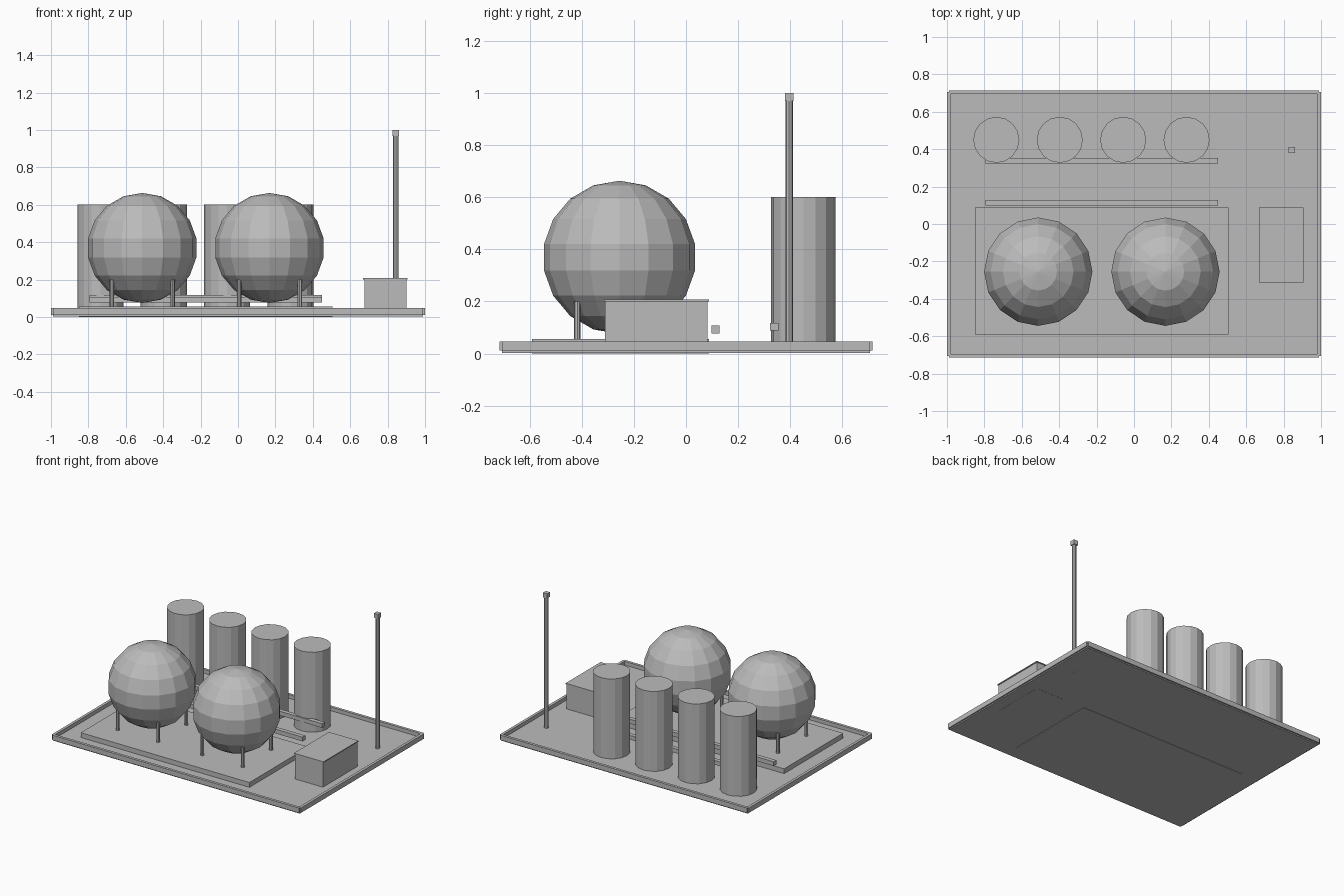
import bpy
import math

if "Cube" in bpy.data.objects:
    bpy.data.objects.remove(bpy.data.objects["Cube"])

# One plain grey for the whole plant
grey = bpy.data.materials.new("concrete_grey")
grey.diffuse_color = (0.5, 0.5, 0.5, 1)
grey.use_nodes = True
grey.node_tree.nodes["Principled BSDF"].inputs["Base Color"].default_value = grey.diffuse_color


def finish(name):
    ob = bpy.context.object
    ob.name = name
    ob.data.materials.append(grey)
    return ob


def box(name, x0, x1, y0, y1, z0, z1):
    bpy.ops.mesh.primitive_cube_add(
        size=1, location=((x0 + x1) / 2, (y0 + y1) / 2, (z0 + z1) / 2))
    bpy.context.object.scale = (x1 - x0, y1 - y0, z1 - z0)
    bpy.ops.object.transform_apply(location=False, rotation=False, scale=True)
    return finish(name)


def cylinder(name, x, y, z0, z1, r, sides):
    bpy.ops.mesh.primitive_cylinder_add(
        vertices=sides, radius=r, depth=z1 - z0, location=(x, y, (z0 + z1) / 2))
    return finish(name)


# Ground slab with a low curb along each edge
SX, SY, C = 0.99, 0.705, 0.01
box("ground_slab", -SX, SX, -SY, SY, 0.003, 0.02)
for s, side in ((-1, "front"), (1, "back")):
    box(f"curb_{side}", -SX, SX, s * SY - C, s * SY + C, 0.011, 0.047)
for s, side in ((-1, "left"), (1, "right")):
    box(f"curb_{side}", s * SX - C, s * SX + C, -SY, SY, 0.011, 0.047)

# Raised plinth under the spherical tanks
box("plinth", -0.85, 0.505, -0.59, 0.088, 0.0, 0.055)

# Faceted spherical tanks, each on four legs
for i, x in enumerate((-0.512, 0.168)):
    y = -0.255
    bpy.ops.mesh.primitive_uv_sphere_add(
        segments=16, ring_count=9, radius=0.294, location=(x, y, 0.369))
    finish(f"sphere_tank_{i + 1}")
    for dx in (-0.162, 0.162):
        for dy in (-0.162, 0.162):
            cylinder("sphere_leg", x + dx, y + dy, 0.04, 0.2, 0.012, 8)

# Row of upright cylindrical tanks
for i in range(4):
    cylinder(f"upright_tank_{i + 1}", -0.736 + 0.339 * i, 0.45, 0.02, 0.6, 0.123, 16)

# Two square pipes running between the tank rows
box("pipe_front", -0.795, 0.45, 0.098, 0.129, 0.076, 0.107)
box("pipe_back", -0.795, 0.45, 0.323, 0.354, 0.088, 0.118)

# Control building with a thin overhanging roof
box("control_building", 0.676, 0.9, -0.311, 0.083, 0.002, 0.2)
box("building_roof", 0.669, 0.906, -0.314, 0.088, 0.2, 0.207)

# Tall mast with a square head
cylinder("mast", 0.844, 0.396, 0.002, 0.97, 0.015, 8)
box("mast_head", 0.827, 0.861, 0.379, 0.413, 0.968, 1.0)
